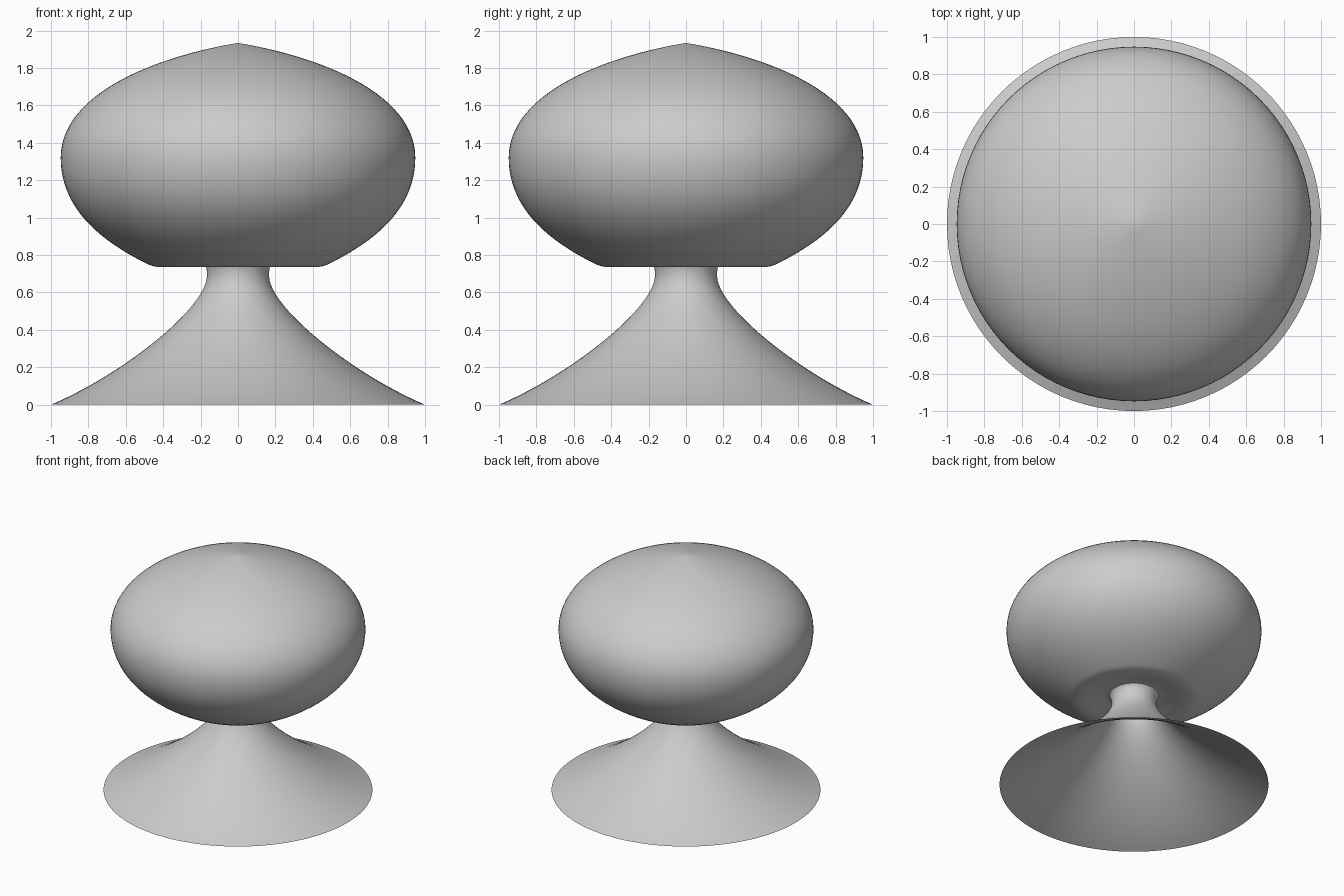
import bpy, bmesh, math
from mathutils import Vector
from mathutils.geometry import interpolate_bezier

if "Cube" in bpy.data.objects:
    bpy.data.objects.remove(bpy.data.objects["Cube"])

SEGMENTS = 96


def curve(points, steps):
    """Sample one cubic section given as (radius, height) points."""
    a, h1, h2, b = (Vector((r, 0, z)) for r, z in points)
    return interpolate_bezier(a, h1, h2, b, steps)


def lathe(name, sections):
    """Join the sections into one profile and spin it around z."""
    profile = []
    for points, steps in sections:
        profile += curve(points, steps)[1 if profile else 0:]
    bm = bmesh.new()
    verts = [bm.verts.new(p) for p in profile]
    edges = [bm.edges.new(pair) for pair in zip(verts, verts[1:])]
    bmesh.ops.spin(bm, geom=verts + edges, cent=(0, 0, 0), axis=(0, 0, 1),
                   angle=math.tau, steps=SEGMENTS, use_duplicate=False)
    bmesh.ops.remove_doubles(bm, verts=bm.verts, dist=0.0002)
    bmesh.ops.recalc_face_normals(bm, faces=bm.faces)
    mesh = bpy.data.meshes.new(name)
    bm.to_mesh(mesh)
    bm.free()
    mesh.shade_smooth()
    obj = bpy.data.objects.new(name, mesh)
    bpy.context.collection.objects.link(obj)
    return obj


# Hollow flared foot rising to a narrow neck, open underneath
foot = lathe("flared_foot", [
    ([(1.0, 0), (0.62, 0.16), (0.165, 0.52), (0.166, 0.69)], 24),
    ([(0.166, 0.69), (0.166, 0.73), (0.172, 0.75), (0.185, 0.764)], 8),
])
# The foot is an open shell: make its normals face outward
if foot.data.polygons[0].normal.z < 0:
    foot.data.flip_normals()

# Bulbous head: shallow recess, rounded bottom rim, wide belly, pointed crown
lathe("bulb_head", [
    ([(0.185, 0.764), (0.23, 0.775), (0.32, 0.735), (0.40, 0.735)], 10),
    ([(0.40, 0.735), (0.45, 0.735), (0.47, 0.745), (0.50, 0.76)], 8),
    ([(0.50, 0.76), (0.78, 0.90), (0.948, 1.08), (0.948, 1.32)], 20),
    ([(0.948, 1.32), (0.948, 1.66), (0.45, 1.86), (0, 1.934)], 28),
])
